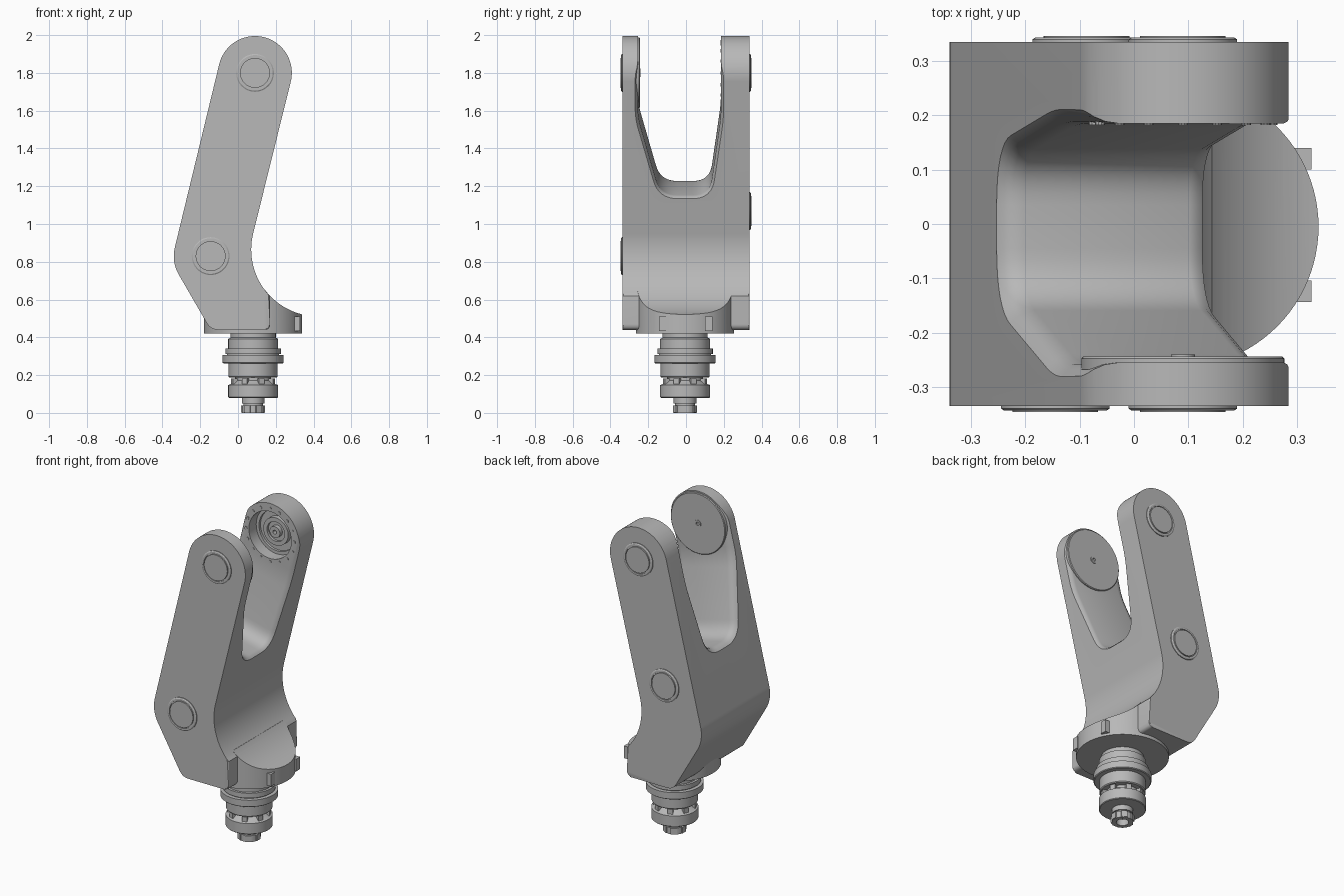
import bpy, bmesh
from math import sin, cos, radians, pi
from mathutils import Vector, Matrix

if "Cube" in bpy.data.objects:
    bpy.data.objects.remove(bpy.data.objects["Cube"])

grey = bpy.data.materials.new("machined_grey")
grey.use_nodes = True
COLOUR = (0.48, 0.48, 0.48, 1)
grey.diffuse_color = COLOUR
grey.node_tree.nodes["Principled BSDF"].inputs["Base Color"].default_value = COLOUR

TOP = Vector((0.09, 0, 1.80))        # upper pivot
LOW = Vector((-0.145, 0, 0.83))      # lower pivot
LUG = 0.195                          # lug radius
ALONG = (TOP - LOW).normalized()     # arm direction
ACROSS = Vector((ALONG.z, 0, -ALONG.x))
HALF = 0.335                         # half depth of the fork
STEM = Vector((0.08, -0.005, 0))     # axis of the base and stem
HOLLOW = Vector((0.425, 0, 0.865))   # axis of the concave front


def finish(bm, name):
    bmesh.ops.remove_doubles(bm, verts=bm.verts, dist=1e-5)
    bmesh.ops.recalc_face_normals(bm, faces=bm.faces)
    mesh = bpy.data.meshes.new(name)
    bm.to_mesh(mesh)
    bm.free()
    mesh.materials.append(grey)
    ob = bpy.data.objects.new(name, mesh)
    bpy.context.collection.objects.link(ob)
    return ob


def activate(ob):
    bpy.ops.object.select_all(action='DESELECT')
    ob.select_set(True)
    bpy.context.view_layer.objects.active = ob


def smooth(ob, angle=32):
    activate(ob)
    bpy.ops.object.shade_smooth_by_angle(angle=radians(angle))


def cut(ob, cutter):
    mod = ob.modifiers.new("cut", 'BOOLEAN')
    mod.operation, mod.solver, mod.object = 'DIFFERENCE', 'EXACT', cutter
    activate(ob)
    bpy.ops.object.modifier_apply(modifier=mod.name)
    bpy.data.objects.remove(cutter)


def loft(sections, name, bevel=0):
    """Skin matching closed sections and cap both ends."""
    bm = bmesh.new()
    rings = [[bm.verts.new(p) for p in s] for s in sections]
    n = len(rings[0])
    for a, b in zip(rings, rings[1:]):
        for i in range(n):
            bm.faces.new((a[i], a[(i + 1) % n], b[(i + 1) % n], b[i]))
    caps = [bm.faces.new(rings[0]), bm.faces.new(rings[-1])]
    if bevel:
        edges = [e for f in caps for e in f.edges]
        bmesh.ops.bevel(bm, geom=edges, offset=bevel, segments=2,
                        profile=0.5, affect='EDGES')
    return finish(bm, name)


def lathe(name, profile, origin, axis=(0, 0, 1), sides=64):
    """Turn (radius, height) points around an axis."""
    bm = bmesh.new()
    turn = Vector((0, 0, 1)).rotation_difference(Vector(axis)).to_matrix()
    rings = []
    for r, h in profile:
        rings.append([bm.verts.new(Vector(origin) + turn @ Vector(
            (r * cos(2 * pi * i / sides), r * sin(2 * pi * i / sides), h)))
            for i in range(sides)])
    for a, b in zip(rings, rings[1:]):
        for i in range(sides):
            j = (i + 1) % sides
            bm.faces.new((a[i], a[j], b[j], b[i]))
    return finish(bm, name)


def rod(name, radius, length, origin, axis=(0, 0, 1), sides=64):
    return lathe(name, [(0, 0), (radius, 0), (radius, length), (0, length)],
                 origin, axis, sides)


def block(name, size, centre, angle=0):
    bm = bmesh.new()
    place = Matrix.Translation(centre) @ Matrix.Rotation(angle, 4, 'Z')
    bmesh.ops.create_cube(bm, size=1, matrix=place @ Matrix.Diagonal((*size, 1)))
    return finish(bm, name)


def arc(centre, r, a0, a1, steps):
    angles = [radians(a0 + (a1 - a0) * i / steps) for i in range(steps + 1)]
    return [(centre.x + r * cos(a), centre.z + r * sin(a)) for a in angles]


def rounded(points, steps=8):
    """Replace each (x, y, size) corner with a smooth bend."""
    out = []
    for i, (x, y, r) in enumerate(points):
        p = Vector((x, y))
        if not r:
            out.append(p)
            continue
        a = p + (Vector(points[i - 1][:2]) - p).normalized() * r
        b = p + (Vector(points[(i + 1) % len(points)][:2]) - p).normalized() * r
        for k in range(steps + 1):
            t = k / steps
            out.append(a * (1 - t) ** 2 + p * 2 * t * (1 - t) + b * t * t)
    return out


# Fork body: side profile extruded across the depth
foot = rounded([(-0.31, 0.73, 0), (-0.145, 0.44, 0.04), (0.17, 0.44, 0.03),
                (0.17, 0.6, 0)])
outline = (arc(TOP, LUG, -14, 166, 40) + arc(LOW, LUG, 166, 210, 12)
           + [tuple(p) for p in foot[1:-1]] + arc(HOLLOW, 0.355, 224, 166, 24))
fork = loft([[(x, y, z) for x, z in outline] for y in (-HALF, HALF)],
            "fork_body", bevel=0.008)

# Gap between the arms, flared where it meets the front and back
gap = rounded([(-0.255, 0.6, 0), (-0.255, -0.2, 0.06), (-0.135, -0.626, 0.09),
               (0.125, -0.626, 0.09), (0.185, -0.2, 0.06), (0.185, 0.6, 0)])
n = len(gap)
normals = []
for i in range(n):
    d = (gap[(i + 1) % n] - gap[i - 1]).normalized()
    normals.append(Vector((-d.y, d.x)) * -1)
flare = [(-0.25, 0.05), (-0.195, 0.026), (-0.184, 0.013), (-0.17, 0.004),
         (-0.15, 0), (0.165, 0), (0.18, 0.004), (0.195, 0.015), (0.25, 0.03)]
sections = []
for u, grow in flare:
    ring = [g + m * grow for g, m in zip(gap, normals)]
    sections.append([TOP + ACROSS * u + ALONG * p.y + Vector((0, p.x, 0))
                     for p in ring])
cut(fork, loft(sections, "gap_cutter"))

# Bearing bore in the thick arm
cut(fork, rod("bore_cutter", 0.145, 0.12, TOP + Vector((0, 0.16, 0)), (0, 1, 0)))
smooth(fork)

# Stepped bearing seated in the bore
bearing = lathe("bearing", [(0.144, 0), (0.144, 0.03), (0.125, 0.03), (0.125, 0.015),
                            (0.085, 0.015), (0.085, 0.045), (0.06, 0.045),
                            (0.06, 0.03), (0.035, 0.03), (0.035, 0.055),
                            (0.012, 0.055), (0.012, 0.03), (0, 0.03)],
                TOP + Vector((0, 0.285, 0)), (0, -1, 0))
smooth(bearing)
for i in range(16):
    a = 2 * pi * i / 16
    spot = TOP + Vector((0.165 * cos(a), 0.19, 0.165 * sin(a)))
    rod(f"bore_bolt_{i + 1}", 0.009, 0.008, spot, (0, -1, 0), 10)

# Round mounting plate on the thin arm
plate = lathe("mounting_plate", [(0, 0), (0.187, 0), (0.187, 0.02), (0.183, 0.024),
                                 (0.022, 0.024), (0.022, 0.028), (0.01, 0.028),
                                 (0.01, 0.018), (0, 0.018)],
              TOP + Vector((0, -0.268, 0)), (0, 1, 0))
smooth(plate)

# Pivot caps on the outer faces
cap = [(0, -0.01), (0.1, -0.01), (0.1, 0.005), (0.094, 0.009), (0.084, 0.009),
       (0.084, 0.003), (0.079, 0.003), (0.079, 0.011), (0, 0.011)]
back_low = LOW + ALONG * 0.245
for name, pivot, side in (("front_upper_cap", TOP, -1), ("front_lower_cap", LOW, -1),
                          ("back_upper_cap", TOP, 1), ("back_lower_cap", back_low, 1)):
    smooth(lathe(name, cap, pivot + Vector((0, side * HALF, 0)), (0, side, 0)))

# Round base with the hollow front carved out of it
base = rod("round_base", 0.26, 0.23, STEM + Vector((0, 0, 0.42)), sides=96)
cut(base, rod("hollow_cutter", 0.354, 1, HOLLOW + Vector((0, -0.5, 0)), (0, 1, 0), 128))
smooth(base)
for name, side in (("front_tab", -1), ("back_tab", 1)):
    block(name, (0.07, 0.04, 0.075), (0.292, side * 0.122 - 0.002, 0.472))

# Turned stem with flanges
stem = lathe("stem", [(0, 0.43), (0.12, 0.43), (0.12, 0.398), (0.132, 0.392),
                      (0.132, 0.342), (0.147, 0.342), (0.147, 0.312), (0.138, 0.312),
                      (0.138, 0.306), (0.162, 0.306), (0.162, 0.266), (0.157, 0.262),
                      (0.13, 0.262), (0.13, 0.192), (0.125, 0.187), (0.095, 0.187),
                      (0.095, 0.172), (0.118, 0.152), (0.132, 0.148), (0.132, 0.084),
                      (0.128, 0.08), (0.06, 0.08), (0.06, 0.05), (0.052, 0.05),
                      (0.052, 0.04), (0.06, 0.04), (0.06, 0), (0.035, 0),
                      (0.035, 0.04), (0, 0.04)], STEM)
smooth(stem)

# Small keys around the neck and the tip
for i in range(8):
    a = 2 * pi * i / 8 + pi / 8
    out = Vector((cos(a), sin(a), 0))
    block(f"neck_key_{i + 1}", (0.025, 0.03, 0.03),
          STEM + out * 0.108 + Vector((0, 0, 0.168)), a)
for i in range(6):
    a = 2 * pi * i / 6
    out = Vector((cos(a), sin(a), 0))
    block(f"tip_key_{i + 1}", (0.016, 0.035, 0.038),
          STEM + out * 0.056 + Vector((0, 0, 0.021)), a)
